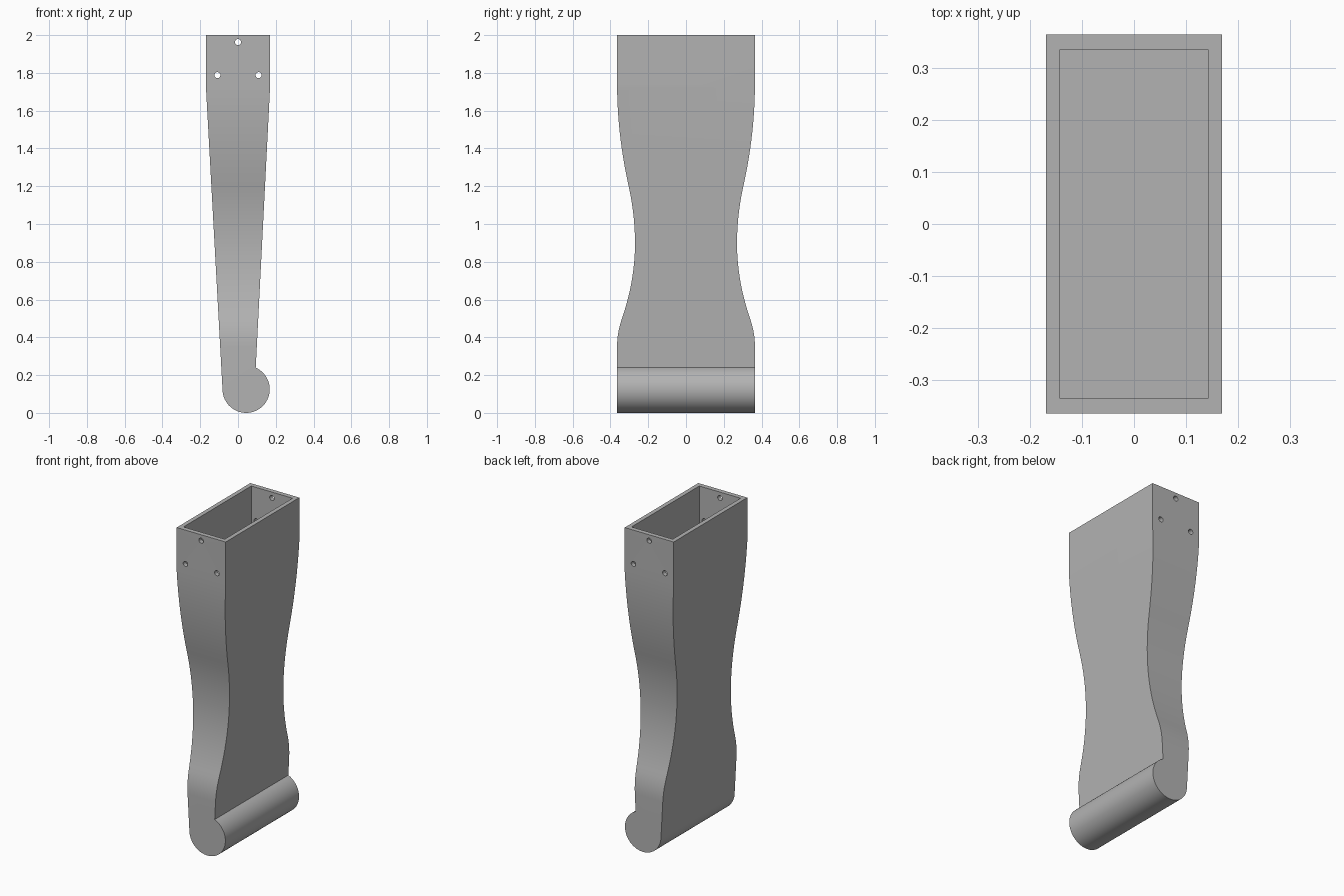
import bpy
import bmesh
import math
from mathutils import Vector

cube = bpy.data.objects.get("Cube")
if cube:
    bpy.data.objects.remove(cube, do_unlink=True)

grey = bpy.data.materials.new("plain grey")
grey.use_nodes = True
colour = (0.45, 0.45, 0.45, 1)
grey.diffuse_color = colour
grey.node_tree.nodes["Principled BSDF"].inputs["Base Color"].default_value = colour


def prism(name, outline, sweep):
    """Extrude a closed 3D outline along the sweep vector."""
    bm = bmesh.new()
    face = bm.faces.new([bm.verts.new(p) for p in outline])
    grown = bmesh.ops.extrude_face_region(bm, geom=[face])["geom"]
    moved = [g for g in grown if isinstance(g, bmesh.types.BMVert)]
    bmesh.ops.translate(bm, verts=moved, vec=Vector(sweep))
    bmesh.ops.recalc_face_normals(bm, faces=bm.faces)
    mesh = bpy.data.meshes.new(name)
    bm.to_mesh(mesh)
    bm.free()
    mesh.materials.append(grey)
    obj = bpy.data.objects.new(name, mesh)
    bpy.context.collection.objects.link(obj)
    return obj


def combine(target, tool, operation):
    """Apply a boolean and discard its tool."""
    mod = target.modifiers.new("shape", 'BOOLEAN')
    mod.object, mod.operation, mod.solver = tool, operation, 'EXACT'
    bpy.context.view_layer.objects.active = target
    bpy.ops.object.modifier_apply(modifier=mod.name)
    bpy.data.objects.remove(tool, do_unlink=True)


# Tapered leg with a round toe, seen along y
radius, toe_x = 0.125, 0.043
front = [(-0.17, 2), (0.17, 2), (0.17, 1.73)]
steps = 40
for i in range(steps + 1):
    a = math.radians(66 - 246 * i / steps)
    front.append((toe_x + radius * math.cos(a), radius + radius * math.sin(a)))
front.append((-0.17, 1.73))
leg = prism("leg", [(x, -0.5, z) for x, z in front], (0, 1, 0))

# Waisted silhouette, seen along x: each side is two S-curves
WIDE, WAIST = 0.365, 0.27


def s_curve(z_wide, z_bend, z_waist, t):
    z = z_wide + (z_waist - z_wide) * t
    a, b = abs(z_bend - z_wide), abs(z_waist - z_bend)
    slope = 2 * (WIDE - WAIST) / (a + b)
    if abs(z - z_wide) < a:
        return WIDE - slope * (z - z_wide) ** 2 / (2 * a), z
    return WAIST + slope * (z - z_waist) ** 2 / (2 * b), z


n = 20
side = [(WIDE, 2.1)]
side += [s_curve(1.75, 1.2, 0.9, i / n) for i in range(n + 1)]
side += [s_curve(0.35, 0.5, 0.9, 1 - i / n) for i in range(1, n + 1)]
side.append((WIDE, -0.1))
side += [(-y, z) for y, z in reversed(side)]
combine(leg, prism("silhouette", [(-0.5, y, z) for y, z in side], (1, 0, 0)), 'INTERSECT')

# Open socket in the top
socket = [(-0.143, -0.336, 1.74), (0.143, -0.336, 1.74),
          (0.143, 0.336, 1.74), (-0.143, 0.336, 1.74)]
combine(leg, prism("socket", socket, (0, 0, 0.5)), 'DIFFERENCE')

# Screw holes through front and back walls
for hx, hz in ((0, 1.963), (-0.109, 1.788), (0.109, 1.788)):
    ring = [(hx + 0.016 * math.cos(k * math.tau / 20), -0.5,
             hz + 0.016 * math.sin(k * math.tau / 20)) for k in range(20)]
    combine(leg, prism("screw_hole", ring, (0, 1, 0)), 'DIFFERENCE')

# Smooth curves, keep edges crisp
bpy.ops.object.select_all(action='DESELECT')
leg.select_set(True)
bpy.context.view_layer.objects.active = leg
bpy.ops.object.shade_smooth_by_angle(angle=math.radians(30))
